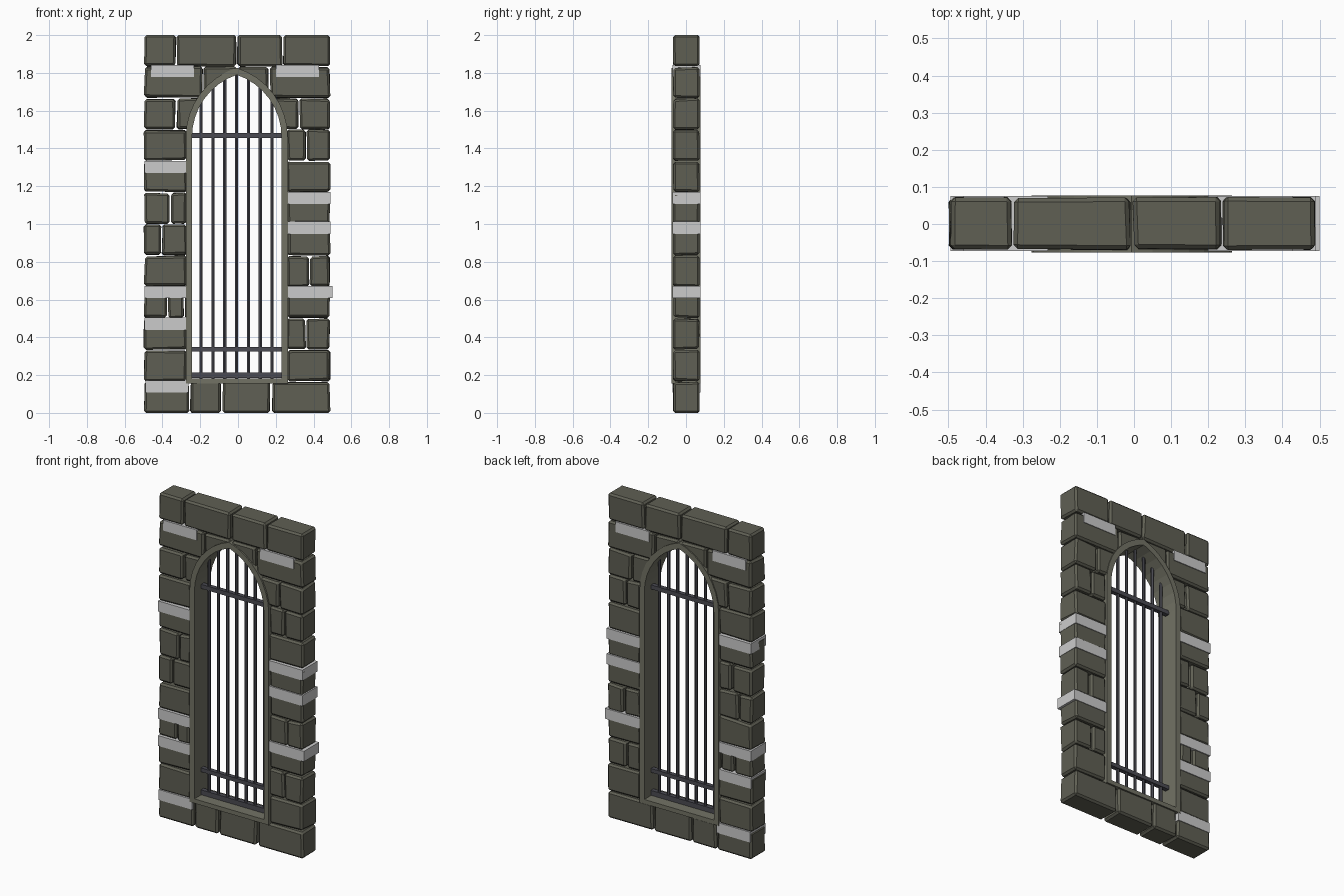
import bpy, bmesh, math, random
from mathutils import Vector

if "Cube" in bpy.data.objects:
    bpy.data.objects.remove(bpy.data.objects["Cube"])

random.seed(7)
CX = -0.0065          # centre line of the window
Y0, Y1 = -0.070, 0.073


def material(name, rgb):
    m = bpy.data.materials.new(name)
    m.diffuse_color = (*rgb, 1)
    m.use_nodes = True
    m.node_tree.nodes["Principled BSDF"].inputs["Base Color"].default_value = m.diffuse_color
    return m


STONE = material("stone", (0.115, 0.115, 0.088))
TRIM = material("trim", (0.17, 0.17, 0.13))
IRON = material("iron", (0.07, 0.07, 0.085))


def finish(bm, name, mat=None):
    bmesh.ops.recalc_face_normals(bm, faces=bm.faces)
    me = bpy.data.meshes.new(name)
    bm.to_mesh(me)
    bm.free()
    if mat:
        me.materials.append(mat)
    ob = bpy.data.objects.new(name, me)
    bpy.context.collection.objects.link(ob)
    return ob


def box(bm, lo, hi):
    verts = bmesh.ops.create_cube(bm, size=1)["verts"]
    for v in verts:
        v.co = Vector([(l + h) / 2 + c * (h - l) for c, l, h in zip(v.co, lo, hi)])
    return verts


def stone(name, x0, x1, z0, z1):
    # rough block: corners nudged inwards, then chamfered
    bm = bmesh.new()
    mid = Vector(((x0 + x1) / 2, 0, (z0 + z1) / 2))
    for v in box(bm, (x0, Y0, z0), (x1, Y1, z1)):
        s = [math.copysign(1, a) for a in (v.co - mid)]
        outer = abs(v.co.z - 1) > 0.99
        v.co.x -= s[0] * random.uniform(0, 0.009)
        v.co.y -= s[1] * random.uniform(0, 0.004)
        v.co.z -= 0 if outer else s[2] * random.uniform(-0.001, 0.008)
    bmesh.ops.bevel(bm, geom=bm.edges[:], offset=0.011, segments=1,
                    profile=0.5, affect='EDGES')
    return finish(bm, name, STONE)


def arch(w, z0, spring, apex, n=8):
    # pointed arch outline, running from bottom left round to bottom right
    h = apex - spring
    r = (w * w + h * h) / (2 * w)
    top = math.asin(h / r)
    side = [(r - w - r * math.cos(top * i / n), spring + r * math.sin(top * i / n))
            for i in range(n + 1)]
    left = [(-w, z0)] + side
    return [(CX + x, z) for x, z in left + [(-x, z) for x, z in left[-2::-1]]]


def arch_height(x, w, spring, apex):
    h = apex - spring
    r = (w * w + h * h) / (2 * w)
    return spring + math.sqrt(r * r - (abs(x - CX) + r - w) ** 2)


# cutter that opens the wall behind the frame
bm = bmesh.new()
f = bm.faces.new([bm.verts.new((x, -0.2, z)) for x, z in arch(0.258, 0.165, 1.46, 1.813)])
ext = bmesh.ops.extrude_face_region(bm, geom=[f])["geom"]
bmesh.ops.translate(bm, vec=(0, 0.4, 0), verts=[g for g in ext if isinstance(g, bmesh.types.BMVert)])
cutter = finish(bm, "arch_cutter")
cutter.hide_render = True

# stone courses: list of joints per run, bottom to top
L, R, A, B = -0.5, 0.49, -0.268, 0.257
courses = [
    [[L, -0.257, -0.087, 0.175, R]],
    [[L, A], [B, R]],
    [[L, A], [B, 0.362, R]],
    [[L, -0.372, -0.285, A + 0.01], [B, R]],
    [[L, A], [B, 0.378, R]],
    [[L, -0.405, A], [B, R]],
    [[L, -0.357, A], [B, R]],
    [[L, A], [B, R]],
    [[L, A], [B, 0.362, R]],
    [[L, -0.327, -0.12], [0.11, 0.322, R]],
    [[L, -0.185, -0.005, 0.165, R]],
    [[L, -0.327, -0.006, 0.237, R]],
]
H = 2 / len(courses)
for row, runs in enumerate(courses):
    for run in runs:
        for a, b in zip(run, run[1:]):
            ob = stone(f"stone_{row}", a, b, row * H, (row + 1) * H)
            if row in (8, 9, 10):
                mod = ob.modifiers.new("arch", 'BOOLEAN')
                mod.operation, mod.solver, mod.object = 'DIFFERENCE', 'EXACT', cutter
                bpy.context.view_layer.objects.active = ob
                bpy.ops.object.modifier_apply(modifier=mod.name)
bpy.data.objects.remove(cutter)

# pale thin bricks set through the wall
slabs = [(-0.46, -0.232, 1.777), (0.2, 0.428, 1.777), (-0.495, -0.27, 1.27),
         (0.26, 0.489, 1.105), (0.26, 0.489, 0.948), (0.26, 0.5, 0.608),
         (-0.495, -0.27, 0.608), (-0.495, -0.27, 0.44), (-0.49, -0.262, 0.108)]
bm = bmesh.new()
for x0, x1, z in slabs:
    box(bm, (x0, -0.0725, z), (x1, 0.0755, z + 0.064))
finish(bm, "pale_bricks")

# pointed window frame
bm = bmesh.new()
loops = [[bm.verts.new((x, y, z)) for x, z in pts]
         for pts, y in ((arch(0.27, 0.155, 1.46, 1.827), -0.077),
                        (arch(0.237, 0.182, 1.46, 1.79), -0.077),
                        (arch(0.237, 0.182, 1.46, 1.79), 0.077),
                        (arch(0.27, 0.155, 1.46, 1.827), 0.077))]
n = len(loops[0])
for k in range(4):
    p, q = loops[k], loops[(k + 1) % 4]
    for i in range(n):
        j = (i + 1) % n
        bm.faces.new((p[i], p[j], q[j], q[i]))
finish(bm, "window_frame", TRIM)

# iron grille: upright rods and flat cross bars
bm = bmesh.new()
for i in range(-3, 4):
    x = CX - 0.001 + i * 0.0627
    z1 = arch_height(x, 0.237, 1.46, 1.79) + 0.012
    rod = bmesh.ops.create_cone(bm, cap_ends=True, segments=6, radius1=0.0095,
                                radius2=0.0095, depth=z1 - 0.175)["verts"]
    bmesh.ops.translate(bm, vec=(x, 0, (z1 + 0.175) / 2), verts=rod)
finish(bm, "grille_rods", IRON)

bm = bmesh.new()
for z0, z1 in ((0.184, 0.214), (0.325, 0.349), (1.455, 1.481)):
    box(bm, (CX - 0.238, -0.0135, z0), (CX + 0.238, 0.0135, z1))
finish(bm, "grille_cross_bars", IRON)
